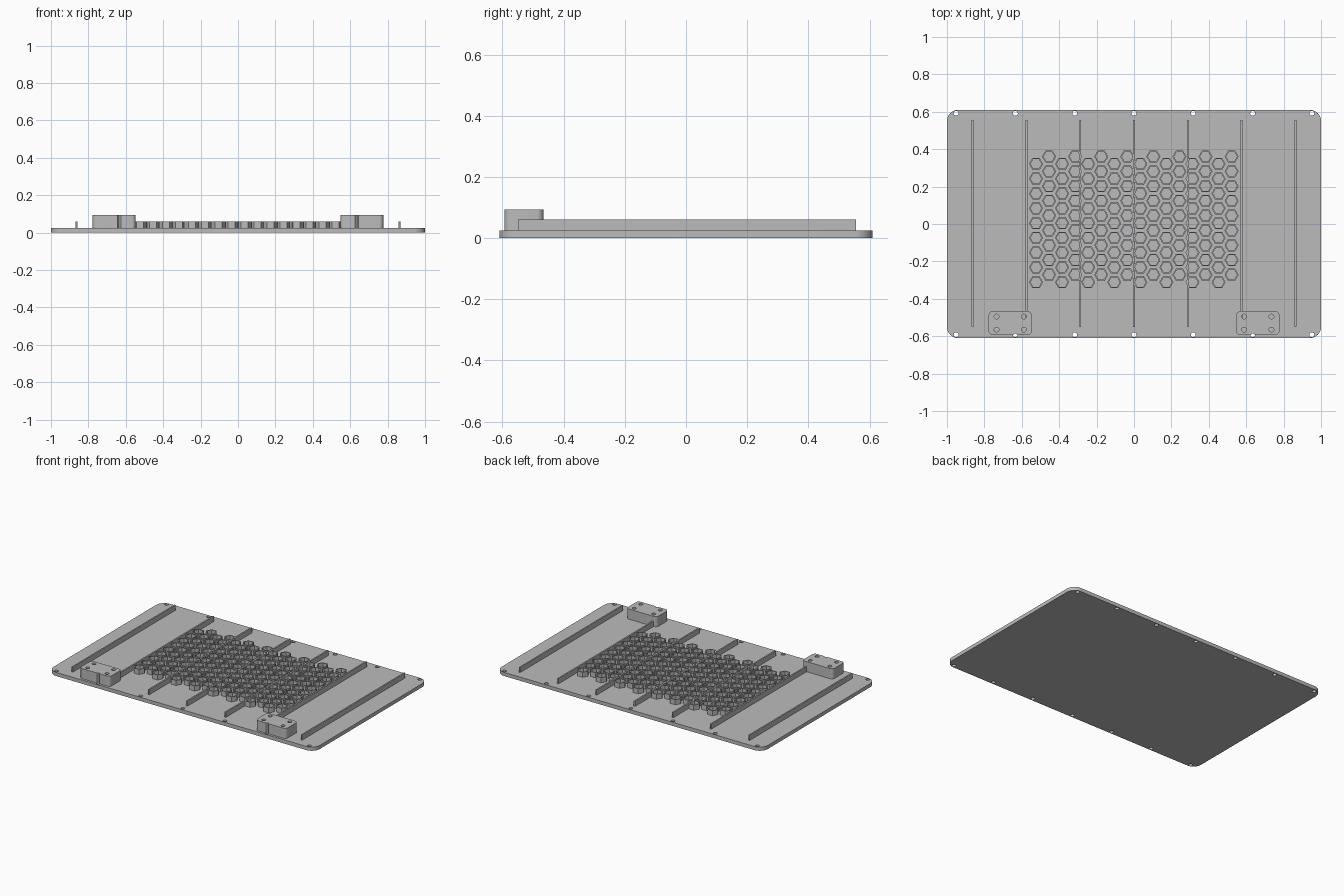
import bpy
from math import cos, sin, pi, radians

if "Cube" in bpy.data.objects:
    bpy.data.objects.remove(bpy.data.objects["Cube"])

grey = bpy.data.materials.new("mid grey")
grey.use_nodes = True
COLOUR = (0.5, 0.5, 0.5, 1)
grey.diffuse_color = COLOUR
grey.node_tree.nodes["Principled BSDF"].inputs["Base Color"].default_value = COLOUR


def ring(x, y, radius, sides):
    return [(x + radius * cos(2 * pi * i / sides), y + radius * sin(2 * pi * i / sides))
            for i in range(sides)]


def rounded(x, y, half_x, half_y, radius, steps=8):
    """Rounded rectangle, starting at its right back corner."""
    points = []
    for k, (sx, sy) in enumerate([(1, 1), (-1, 1), (-1, -1), (1, -1)]):
        for i in range(steps + 1):
            a = pi / 2 * (k + i / steps)
            points.append((x + sx * (half_x - radius) + radius * cos(a),
                           y + sy * (half_y - radius) + radius * sin(a)))
    return points


def extrude(name, loops, bottom, top):
    """Solid from flat outlines; loops inside other loops become holes."""
    curve = bpy.data.curves.new(name, "CURVE")
    curve.dimensions = "2D"
    curve.fill_mode = "BOTH"
    curve.extrude = (top - bottom) / 2
    for loop in loops:
        spline = curve.splines.new("POLY")
        spline.points.add(len(loop) - 1)
        for point, (x, y) in zip(spline.points, loop):
            point.co = (x, y, 0, 1)
        spline.use_cyclic_u = True
    curve.materials.append(grey)
    obj = bpy.data.objects.new(name, curve)
    bpy.context.collection.objects.link(obj)
    obj.location.z = (top + bottom) / 2
    bpy.ops.object.select_all(action="DESELECT")
    obj.select_set(True)
    bpy.context.view_layer.objects.active = obj
    bpy.ops.object.convert(target="MESH")
    bpy.ops.object.shade_smooth_by_angle(angle=radians(30))
    return obj


PLATE_TOP, RIB_TOP, BLOCK_TOP = 0.025, 0.06, 0.094
HOLE = 0.013

# Base plate with screw holes along the front and back edges
screw_holes = [ring(i * 0.317, side * 0.592, HOLE, 16)
               for i in range(-3, 4) for side in (-1, 1)]
extrude("base_plate", [rounded(0, 0, 1, 0.61, 0.06)] + screw_holes, 0, PLATE_TOP)

# Long stiffening ribs
for i in range(-3, 4):
    extrude(f"rib_{i + 4}", [rounded(i * 0.2875, 0.003, 0.005, 0.553, 0.001, 1)],
            PLATE_TOP - 0.002, RIB_TOP)

# Hexagonal tubes in staggered columns
cells = []
for column in range(16):
    x = (column - 7.5) * 0.0697 - 0.001
    for row in range(9):
        y = (row - 4) * 0.079 + 0.005 + (column % 2) * 0.0395
        cells += [ring(x, y, 0.0375, 6), ring(x, y, 0.0295, 6)]
extrude("honeycomb", cells, PLATE_TOP - 0.002, RIB_TOP - 0.001)

# Mounting blocks with four holes and a small groove in the front face
for name, side in (("left_block", 1), ("right_block", -1)):
    cx, cy = side * 0.662, -0.53
    outline = rounded(cx, cy, 0.115, 0.064, 0.022)
    groove_x, front = side * 0.635, cy - 0.064
    outline_split = 27  # first point of the front right corner
    groove = [(groove_x - 0.009 * cos(pi * i / 6), front + 0.009 * sin(pi * i / 6))
              for i in range(7)]
    outline[outline_split:outline_split] = groove
    holes = [ring(cx + sx * 0.073, cy + sy * 0.035, HOLE, 16)
             for sx in (-1, 1) for sy in (-1, 1)]
    extrude(name, [outline] + holes, PLATE_TOP - 0.001, BLOCK_TOP)
